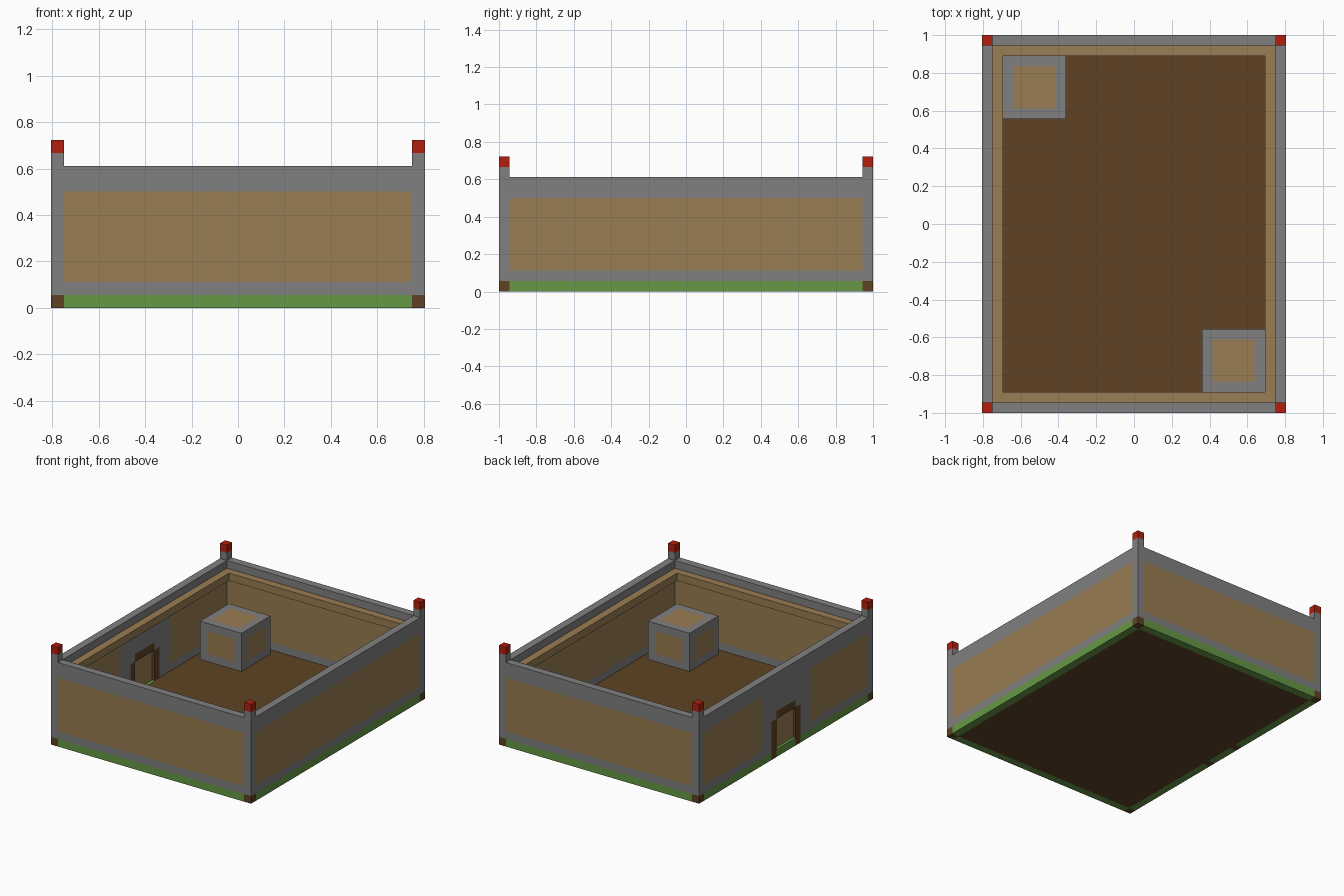
import bpy
import bmesh
from mathutils import Vector

old = bpy.data.objects.get("Cube")
if old:
    bpy.data.objects.remove(old, do_unlink=True)

U = 1 / 18                      # one block, the unit all parts are measured in
HX, HY = 14.5, 18               # half width and half length in blocks


def material(name, rgb):
    """Flat material from 0-255 display values."""
    lin = [((c / 255 + 0.055) / 1.055) ** 2.4 for c in rgb] + [1]
    m = bpy.data.materials.new(name)
    m.use_nodes = True
    m.diffuse_color = lin
    bsdf = m.node_tree.nodes["Principled BSDF"]
    bsdf.inputs["Base Color"].default_value = lin
    bsdf.inputs["Roughness"].default_value = 1
    return m


STONE, TAN, BROWN, GREEN, RED = range(5)
MATS = [
    material("grey stone", (128, 128, 128)),
    material("tan plaster", (153, 125, 82)),
    material("dark brown earth", (94, 66, 36)),
    material("grass green", (102, 152, 69)),
    material("red cap", (178, 31, 13)),
]


def block(name, lo, hi, rule, cuts=((), (), ())):
    """Box between two corners, sliced on each axis, coloured by rule(face centre)."""
    lo, hi = Vector(lo), Vector(hi)
    bm = bmesh.new()
    bmesh.ops.create_cube(bm, size=1)
    for v in bm.verts:
        v.co = (lo + hi) / 2 + v.co * (hi - lo)
    for axis in range(3):
        normal = Vector([float(i == axis) for i in range(3)])
        for c in cuts[axis]:
            if lo[axis] < c < hi[axis]:
                bmesh.ops.bisect_plane(bm, geom=bm.verts[:] + bm.edges[:] + bm.faces[:],
                                       plane_co=normal * c, plane_no=normal)
    for f in bm.faces:
        c = f.calc_center_median()
        f.material_index = rule(*[round(k, 3) for k in c])
    bmesh.ops.scale(bm, vec=(U, U, U), verts=bm.verts)
    mesh = bpy.data.meshes.new(name)
    bm.to_mesh(mesh)
    bm.free()
    for m in MATS:
        mesh.materials.append(m)
    ob = bpy.data.objects.new(name, mesh)
    bpy.context.collection.objects.link(ob)
    return ob


def wall_rule(x, y, z):
    """Grass footing, stone bands and a plaster field."""
    if z <= 1:
        return GREEN
    return TAN if 2 < z < 9 else STONE


def gate_rule(x, y, z):
    """Wall colours plus a stone surround and brown arch."""
    y = abs(y)
    if (2 <= y < 3 and z < 5) or (y < 2 and 5 <= z < 6):
        return BROWN
    if y < 5 and z > 1:
        return STONE
    return wall_rule(x, y, z)


def post_rule(x, y, z):
    return BROWN if z < 1 else RED if z > 12 else STONE


# Ground slab
block("floor", (1 - HX, 1 - HY, 0), (HX - 1, HY - 1, 1), lambda *c: BROWN)

# Corner posts
for sx, side in ((1, "left"), (-1, "right")):
    for sy, end in ((-1, "front"), (1, "back")):
        x, y = sx * (HX - .5), sy * (HY - .5)
        block(f"{end}_{side}_post", (x - .5, y - .5, 0), (x + .5, y + .5, 13),
              post_rule, ((), (), (1, 12)))

# Plain walls
bands = (1, 2, 9)
for sy, end in ((-1, "front"), (1, "back")):
    y = sy * (HY - .5)
    block(f"{end}_wall", (1 - HX, y - .5, 0), (HX - 1, y + .5, 11), wall_rule, ((), (), bands))
block("left_wall", (HX - 1, 1 - HY, 0), (HX, HY - 1, 11), wall_rule, ((), (), bands))

# Gate wall, built around the doorway
gate_cuts = ((), (-5, -3, 3, 5), (1, 2, 5, 6, 9))
for name, y0, y1, z0, z1 in (("right_wall_front", 1 - HY, -2, 0, 11),
                             ("right_wall_back", 2, HY - 1, 0, 11),
                             ("door_threshold", -2, 2, 0, 1),
                             ("wall_over_door", -2, 2, 5, 11)):
    block(name, (-HX, y0, z0), (1 - HX, y1, z1), gate_rule, gate_cuts)
block("door_panel", (.35 - HX, -2, 1), (.65 - HX, 2, 5), lambda *c: TAN)

# Overhanging walkway around the inside
for s, side, end in ((1, "left", "back"), (-1, "right", "front")):
    x, y = s * (HX - 1.5), s * (HY - 1.5)
    block(f"{side}_walkway", (x - .5, 1 - HY, 9), (x + .5, HY - 1, 10), lambda *c: TAN)
    block(f"{end}_walkway", (2 - HX, y - .5, 9), (HX - 2, y + .5, 10), lambda *c: TAN)

# Two small huts in opposite corners
for s, name in ((-1, "back_hut"), (1, "front_hut")):
    mid = Vector((s * (HX - 5), -s * (HY - 5), 3.5))
    half = Vector((3, 3, 2.5))

    def hut_rule(*c):
        inner = sum(abs(c[i] - mid[i]) < half[i] - 1 for i in range(3))
        return TAN if inner == 2 else STONE

    cuts = [(mid[i] - half[i] + 1, mid[i] + half[i] - 1) for i in range(3)]
    block(name, mid - half, mid + half, hut_rule, cuts)
